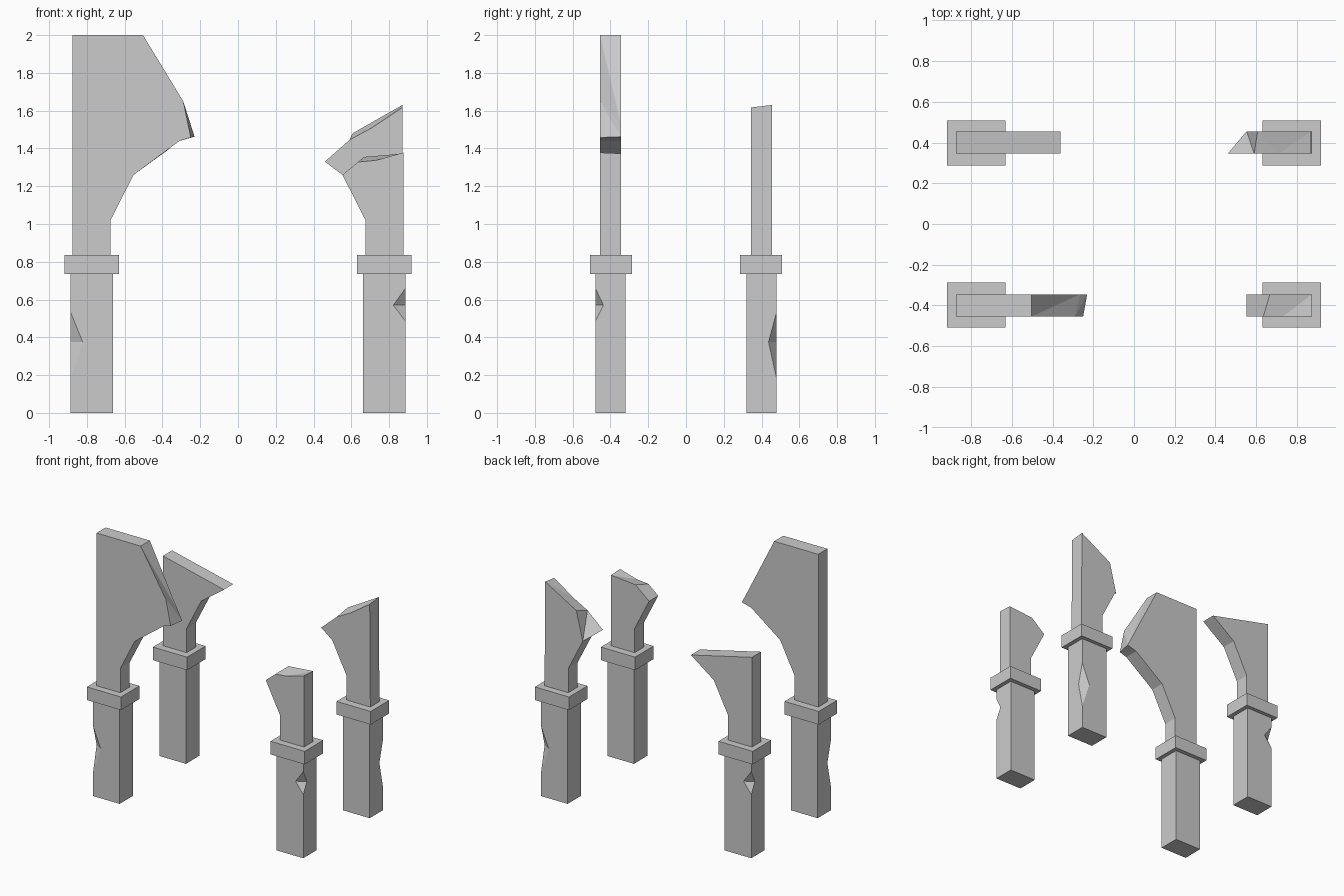
import bpy, bmesh

if "Cube" in bpy.data.objects:
    bpy.data.objects.remove(bpy.data.objects["Cube"])


def make_object(name, faces):
    """Build an object from a list of faces given as coordinate tuples."""
    bm = bmesh.new()
    for face in faces:
        points = list(dict.fromkeys(face))  # collapse duplicate corners
        if len(points) > 2:
            bm.faces.new([bm.verts.new(p) for p in points])
    bmesh.ops.remove_doubles(bm, verts=bm.verts, dist=0.0005)
    bmesh.ops.recalc_face_normals(bm, faces=bm.faces)
    mesh = bpy.data.meshes.new(name)
    bm.to_mesh(mesh)
    bm.free()
    obj = bpy.data.objects.new(name, mesh)
    bpy.context.collection.objects.link(obj)
    return obj


def chipped_base(name, sx, sy, chip):
    """Square post with a V notch in its outer corner edge."""
    xo, xi, yo, yi, h = .887, .663, .48, .32, .735
    low, mid, high = chip
    P = lambda x, y, z: (sx * x, sy * y, z)
    top, bottom = P(xo, yo, high), P(xo, yo, low)
    a, c = P(xo - .065, yo, mid), P(xo, yo - .043, mid)
    o0, o1 = P(xo, yo, 0), P(xo, yo, h)
    p0, p1 = P(xi, yo, 0), P(xi, yo, h)
    q0, q1 = P(xi, yi, 0), P(xi, yi, h)
    r0, r1 = P(xo, yi, 0), P(xo, yi, h)
    make_object(name, [
        (o0, p0, q0, r0), (o1, p1, q1, r1), (p0, q0, q1, p1), (q0, r0, r1, q1),
        (o0, bottom, a, top, o1, p1, p0), (o0, bottom, c, top, o1, r1, r0),
        (top, a, c), (bottom, a, c)])


def collar(name, sx, sy):
    bpy.ops.mesh.primitive_cube_add(size=1, location=(sx * .775, sy * .398, .785))
    obj = bpy.context.object
    obj.name = name
    obj.scale = (.288, .222, .1)


def broken_arch(name, sx, sy, front, back):
    """Slab whose front and back outlines differ, joined by a broken edge."""
    stem = [(.875, .835), (.675, .835), (.675, 1.02), (.553, 1.26)]
    yf, yb = sorted((sy * .455, sy * .345))
    F = [(sx * x, yf, z) for x, z in stem + front]
    B = [(sx * x, yb, z) for x, z in stem + back]
    faces = [tuple(dict.fromkeys(F)), tuple(dict.fromkeys(B))]
    n = len(F)
    for i in range(n):
        j = (i + 1) % n
        faces += [(F[i], F[j], B[i]), (F[j], B[j], B[i])]
    make_object(name, faces)


# Each pillar: side signs, chip heights, broken outline on front and back
big, small = (.18, .375, .535), (.485, .57, .66)
spur = [(.36, 1.40), (.875, 1.52)]
pillars = {
    "front_left": (-1, -1, big,
                   [(.31, 1.44), (.25, 1.458), (.29, 1.65), (.503, 2), (.875, 2)],
                   [(.31, 1.44), (.23, 1.462), (.265, 1.53), (.503, 2), (.875, 2)]),
    "back_left": (-1, 1, small, spur, spur),
    "front_right": (1, -1, small,
                    [(.635, 1.328), (.73, 1.337), (.875, 1.378)],
                    [(.667, 1.355), (.875, 1.373), (.875, 1.373)]),
    "back_right": (1, 1, big,
                   [(.46, 1.33), (.59, 1.445), (.71, 1.51), (.87, 1.617)],
                   [(.553, 1.26), (.607, 1.48), (.87, 1.63), (.87, 1.63)]),
}
for label, (sx, sy, chip, front, back) in pillars.items():
    chipped_base(label + "_base", sx, sy, chip)
    collar(label + "_collar", sx, sy)
    broken_arch(label + "_broken_arch", sx, sy, front, back)
